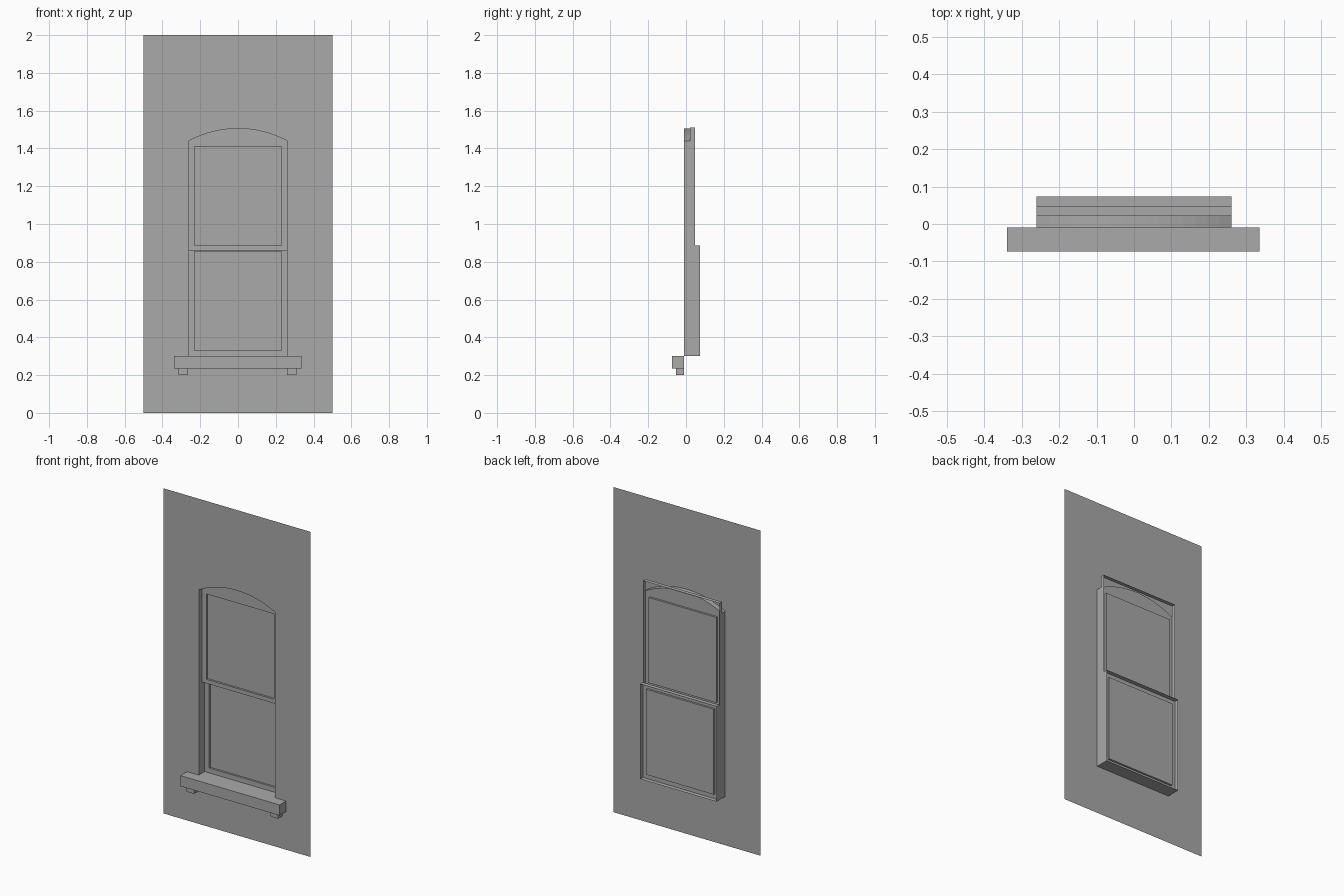
import bpy, bmesh, math

cube = bpy.data.objects.get("Cube")
if cube:
    bpy.data.objects.remove(cube, do_unlink=True)

# One plain plaster grey for everything
grey = bpy.data.materials.new("plaster_grey")
grey.use_nodes = True
colour = (0.4, 0.4, 0.4, 1)
grey.diffuse_color = colour
grey.node_tree.nodes["Principled BSDF"].inputs["Base Color"].default_value = colour

# Main dimensions: depth planes, opening, arch
WALL, UPPER, LOWER, BACK = -0.01, 0.022, 0.047, 0.074
HALF, RAIL, RECESS = 0.26, 0.03, 0.012
SILL, MEET_LOW, MEET_TOP = 0.3, 0.86, 0.885
SPRING, CROWN, TOP = 1.44, 1.505, 1.51
rise = CROWN - SPRING
radius = (HALF ** 2 + rise ** 2) / (2 * rise)


def arch(steps=16):
    """Arch points from right to left as (x, z)."""
    xs = [HALF - 2 * HALF * i / steps for i in range(steps + 1)]
    return [(x, CROWN - radius + math.sqrt(radius ** 2 - x * x)) for x in xs]


def rect(x0, x1, z0, z1):
    return [(x0, z0), (x1, z0), (x1, z1), (x0, z1)]


def flat(bm, outline, y):
    """Face in a plane of constant y, facing the front."""
    bm.faces.new([bm.verts.new((x, y, z)) for x, z in outline])


def band(bm, path, y0, y1, closed=True):
    """Strip of faces following a path from depth y0 to y1."""
    ends = path[1:] + path[:1] if closed else path[1:]
    for (xa, za), (xb, zb) in zip(path, ends):
        corners = [(xa, y0, za), (xa, y1, za), (xb, y1, zb), (xb, y0, zb)]
        bm.faces.new([bm.verts.new(c) for c in corners])


def finish(bm, name):
    bmesh.ops.remove_doubles(bm, verts=bm.verts, dist=0.0001)
    mesh = bpy.data.meshes.new(name)
    bm.to_mesh(mesh)
    bm.free()
    mesh.materials.append(grey)
    obj = bpy.data.objects.new(name, mesh)
    bpy.context.collection.objects.link(obj)


def box(name, x0, x1, y0, y1, z0, z1):
    bm = bmesh.new()
    bmesh.ops.create_cube(bm, size=1)
    for v in bm.verts:
        v.co = (x1 if v.co.x > 0 else x0, y1 if v.co.y > 0 else y0, z1 if v.co.z > 0 else z0)
    finish(bm, name)


def sash(name, y0, y1, z0, z1, pane_low, pane_top, head):
    """Open-backed sash: front frame, outer sides, recessed pane."""
    bm = bmesh.new()
    inner = HALF - RAIL
    flat(bm, rect(-HALF, HALF, z0, pane_low), y0)
    flat(bm, rect(-HALF, -inner, pane_low, pane_top), y0)
    flat(bm, rect(inner, HALF, pane_low, pane_top), y0)
    flat(bm, [(-HALF, pane_top), (HALF, pane_top)] + head, y0)
    band(bm, rect(-HALF, HALF, z0, z1), y0, y1)
    pane = rect(-inner, inner, pane_low, pane_top)
    band(bm, pane[::-1], y0, y0 + RECESS)
    flat(bm, pane, y0 + RECESS)
    finish(bm, name)


# Wall sheet with an arched opening
bm = bmesh.new()
flat(bm, rect(-0.5, -HALF, 0, 2), WALL)
flat(bm, rect(HALF, 0.5, 0, 2), WALL)
flat(bm, rect(-HALF, HALF, 0, SILL), WALL)
flat(bm, arch()[::-1] + [(HALF, 2), (-HALF, 2)], WALL)
finish(bm, "wall")

# Reveal: arched surround, deeper around the lower sash
bm = bmesh.new()
band(bm, ([(-HALF, SILL), (HALF, SILL)] + arch())[::-1], WALL, UPPER)
band(bm, [(-HALF, MEET_TOP), (-HALF, SILL), (HALF, SILL), (HALF, MEET_TOP)][::-1],
     UPPER, LOWER, closed=False)
finish(bm, "window_reveal")

# Sashes
sash("upper_sash", UPPER, LOWER, MEET_LOW, TOP, MEET_TOP, 1.41, arch())
sash("lower_sash", LOWER, BACK, SILL, MEET_TOP, SILL + RAIL, MEET_TOP - RAIL,
     [(HALF, MEET_TOP), (-HALF, MEET_TOP)])

# Sill and its two brackets
box("window_sill", -0.34, 0.335, -0.074, WALL, 0.235, SILL)
for side, x in (("right", -0.314), ("left", 0.259)):
    box(side + "_sill_bracket", x, x + 0.05, -0.052, WALL, 0.2, 0.235)
